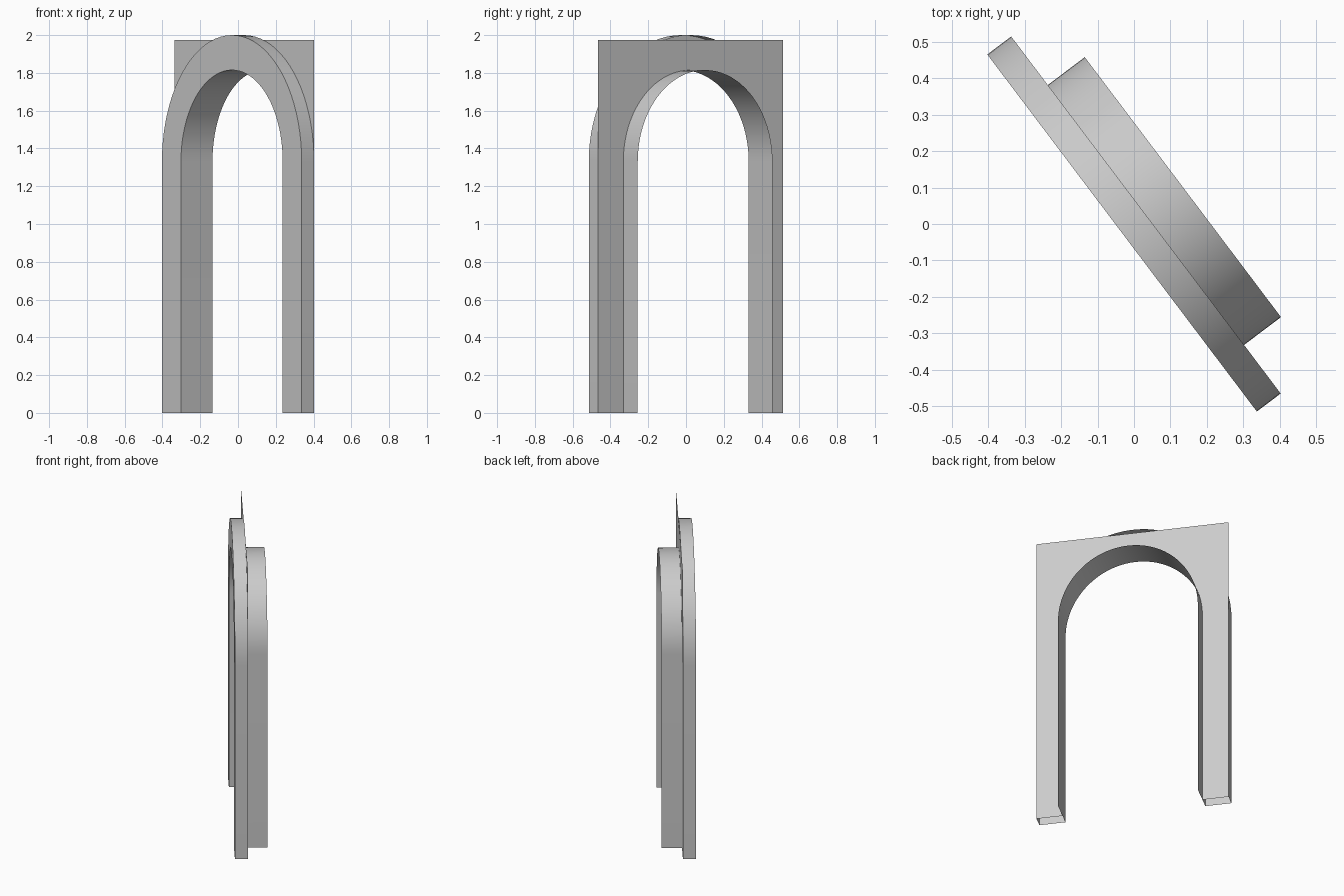
import bpy
import math

if "Cube" in bpy.data.objects:
    bpy.data.objects.remove(bpy.data.objects["Cube"], do_unlink=True)

# Arch dimensions: local x runs along the wall, local y goes through it
SPRING = 1.33
OUTER_HALF, OUTER_RISE = 0.614, 0.67
INNER_HALF, INNER_RISE = 0.447, 0.485
WALL_TOP = 1.975
FRONT, WALL, REAR = -0.041, 0.041, 0.168
TURN = math.radians(-52.95)
SEGMENTS = 40

grey = bpy.data.materials.new("plain grey")
grey.use_nodes = True
colour = (0.6, 0.6, 0.6, 1)
grey.diffuse_color = colour
grey.node_tree.nodes["Principled BSDF"].inputs["Base Color"].default_value = colour


def arch(half, rise):
    """Outline up the left leg, over the curve and down the right leg."""
    curve = []
    for i in range(SEGMENTS + 1):
        a = math.pi * (1 - i / SEGMENTS)
        curve.append((half * math.cos(a), SPRING + rise * math.sin(a)))
    return [(-half, 0)] + curve + [(half, 0)]


def add_part(name, verts, faces):
    mesh = bpy.data.meshes.new(name)
    mesh.from_pydata(verts, [], faces)
    mesh.materials.append(grey)
    part = bpy.data.objects.new(name, mesh)
    part.rotation_euler.z = TURN
    bpy.context.collection.objects.link(part)
    bpy.ops.object.select_all(action="DESELECT")
    part.select_set(True)
    bpy.context.view_layer.objects.active = part
    bpy.ops.object.shade_smooth_by_angle(angle=math.radians(30))


def sheet(name, outline, y):
    add_part(name, [(x, y, z) for x, z in outline], [list(range(len(outline)))])


def band(name, outline, y0, y1, outward):
    n = len(outline)
    verts = [(x, y, z) for y in (y0, y1) for x, z in outline]
    faces = [(i, n + i, n + i + 1, i + 1) for i in range(n - 1)]
    if outward:
        faces = [f[::-1] for f in faces]
    add_part(name, verts, faces)


outer = arch(OUTER_HALF, OUTER_RISE)
inner = arch(INNER_HALF, INNER_RISE)
wall = [(-OUTER_HALF, 0), (-OUTER_HALF, WALL_TOP), (OUTER_HALF, WALL_TOP), (OUTER_HALF, 0)]

# Raised arch trim on the front
sheet("trim_face", outer[::-1] + inner, FRONT)
band("trim_rim", outer, FRONT, WALL, True)

# Square-topped wall sheet behind the trim
sheet("wall_panel", wall + inner[::-1], WALL)

# Lining of the opening, carried through to the rear
band("opening_lining", inner, FRONT, REAR, False)
